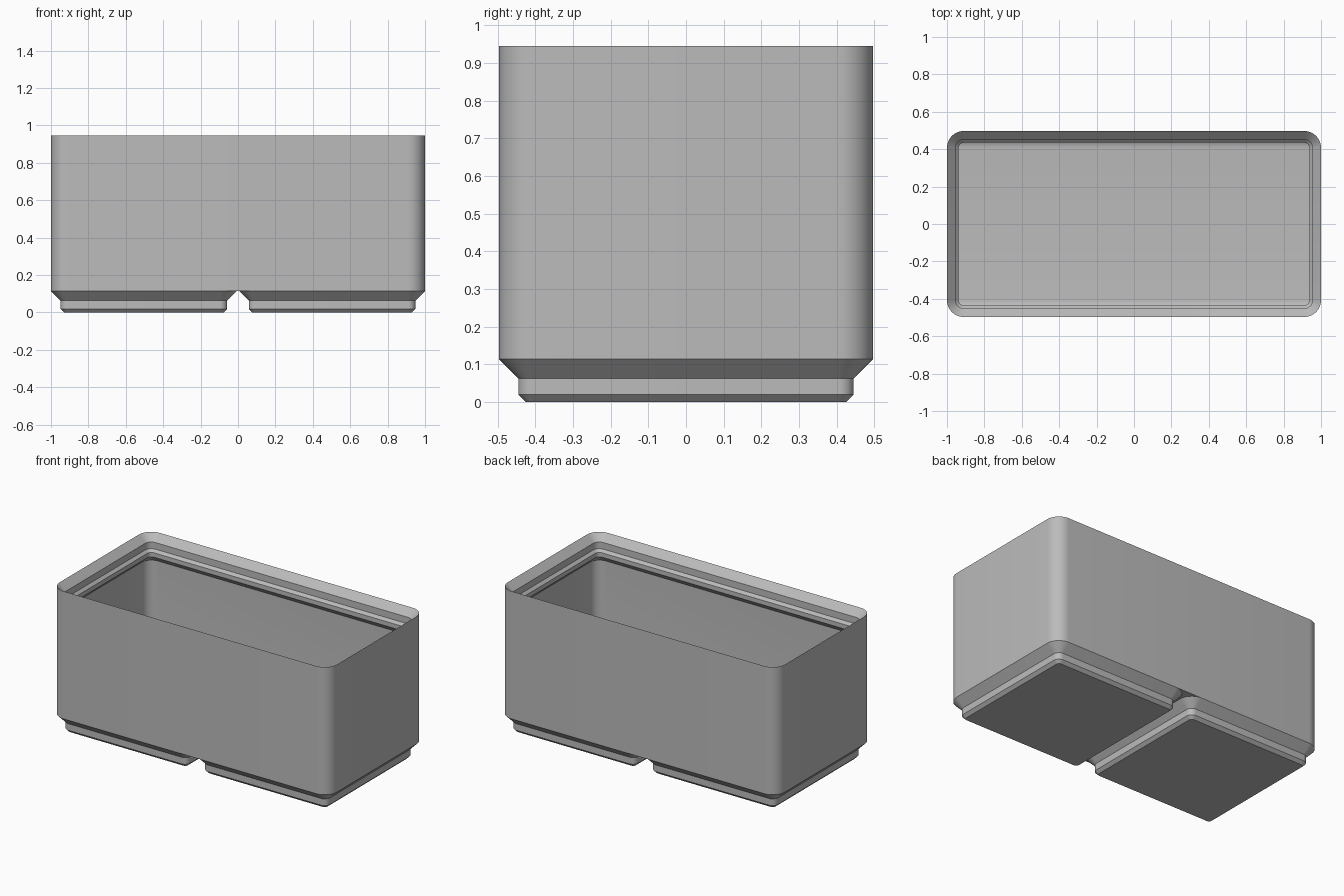
import bpy, math

if "Cube" in bpy.data.objects:
    bpy.data.objects.remove(bpy.data.objects["Cube"])

U = 1 / 41.75           # one millimetre in model units
HX, HY, R = 41.75, 20.75, 3.75
SEG = 10

grey = bpy.data.materials.new("plain grey")
grey.diffuse_color = (0.5, 0.5, 0.5, 1)
grey.use_nodes = True
grey.node_tree.nodes["Principled BSDF"].inputs["Base Color"].default_value = grey.diffuse_color


def ring(hx, hy, r, z, cx=0, y_max=None):
    """Rounded rectangle at height z; y_max trims it flat at front and back."""
    pts = []
    for q, (sx, sy) in enumerate([(1, 1), (-1, 1), (-1, -1), (1, -1)]):
        for i in range(SEG + 1):
            a = (q + i / SEG) * math.pi / 2
            x = sx * (hx - r) + r * math.cos(a)
            y = sy * (hy - r) + r * math.sin(a)
            if y_max is not None:
                y = max(-y_max, min(y_max, y))
            pts.append(((x + cx) * U, y * U, z * U))
    return pts


def loft(name, rings):
    """Skin a stack of rings and cap both ends."""
    n = len(rings[0])
    verts = [p for r in rings for p in r]
    faces = [list(range(n))[::-1],
             list(range((len(rings) - 1) * n, len(rings) * n))]
    for k in range(len(rings) - 1):
        a, b = k * n, (k + 1) * n
        faces += [(a + i, a + (i + 1) % n, b + (i + 1) % n, b + i) for i in range(n)]
    me = bpy.data.meshes.new(name)
    me.from_pydata(verts, [], faces)
    me.materials.append(grey)
    ob = bpy.data.objects.new(name, me)
    bpy.context.collection.objects.link(ob)
    bpy.ops.object.select_all(action='DESELECT')
    ob.select_set(True)
    bpy.context.view_layer.objects.active = ob
    bpy.ops.object.shade_smooth_by_angle(angle=math.radians(25))
    return ob


# bin body: outer wall, stacking lip, then the cavity walls (inset, z)
profile = [(0, 4.75), (0, 39.45), (1.9, 37.55), (1.9, 35.75), (2.6, 35.05),
           (2.6, 33.85), (0.95, 32.2)]
rings = [ring(HX - d, HY - d, R - d, z) for d, z in profile]

# cavity bottom, filleted along the front and back walls only
WALL, FILLET, FLOOR = 0.95, 2.8, 7.0
for i in range(9):
    a = i / 8 * math.pi / 2
    rings.append(ring(HX - WALL, HY - WALL, R - WALL,
                      FLOOR + FILLET * (1 - math.sin(a)),
                      y_max=HY - WALL - FILLET * (1 - math.cos(a))))
loft("bin_body", rings)

# two stepped feet
foot = [(2.95, 0), (2.15, 0.8), (2.15, 2.6), (0, 4.75), (0, 4.8)]
for side, cx in (("left", -21), ("right", 21)):
    loft("foot_" + side,
         [ring(HY - d, HY - d, R - d, z, cx) for d, z in foot])
